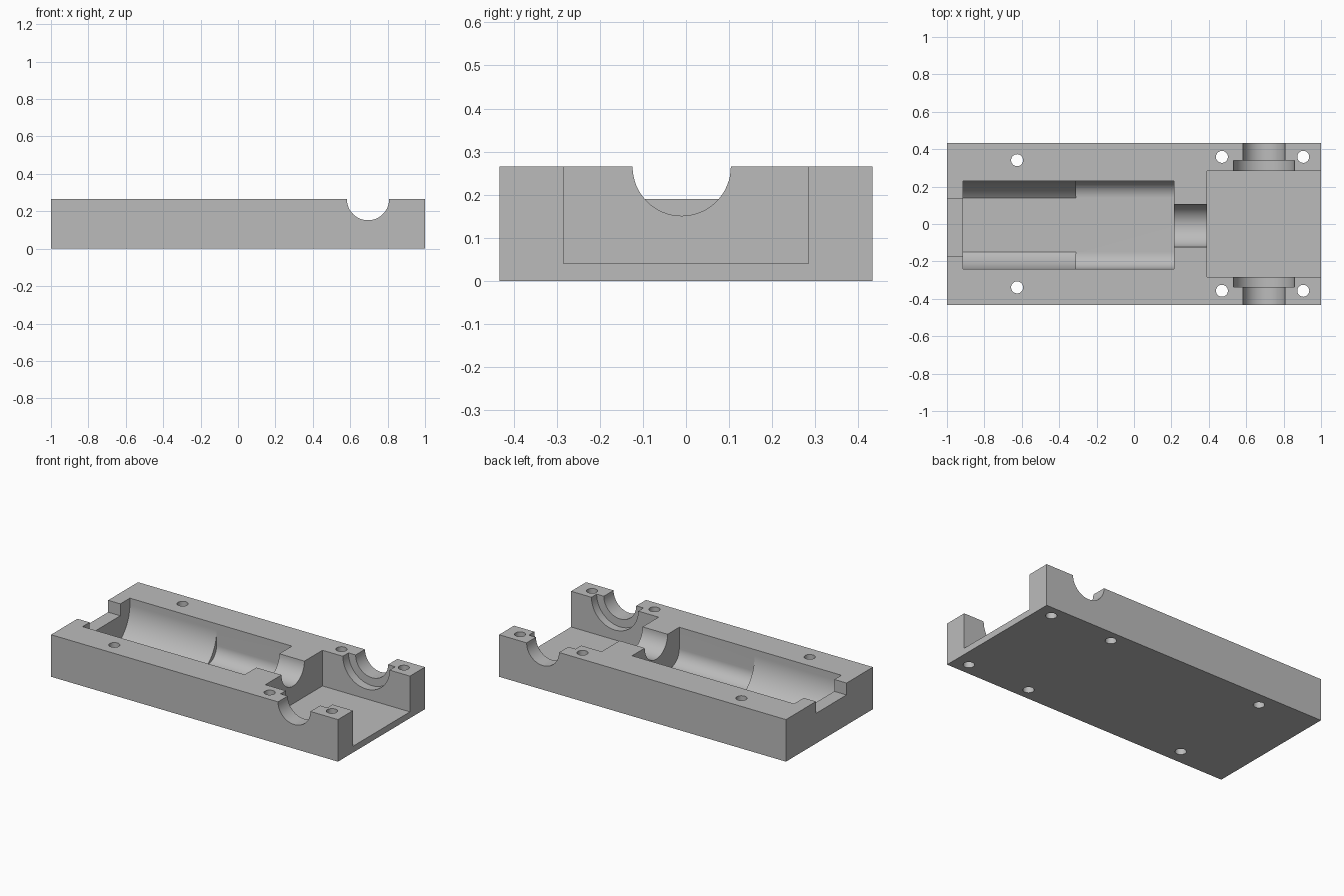
import bpy, bmesh
from math import sin, cos, pi, acos
from mathutils import Vector

cube = bpy.data.objects.get("Cube")
if cube:
    bpy.data.objects.remove(cube, do_unlink=True)

TOP, FLOOR, MID = 0.265, 0.04, -0.005
OVER = 0.4  # cutters rise above the top face

grey = bpy.data.materials.new("plain grey")
grey.use_nodes = True
color = (0.5, 0.5, 0.5, 1)
grey.diffuse_color = color
grey.node_tree.nodes["Principled BSDF"].inputs["Base Color"].default_value = color


def prism(name, profile, axis, start, end):
    """Extrude a closed 2D profile along an axis; x: (y, z), y: (x, z), z: (x, y)."""
    place = {"x": lambda a, b, t: (t, a, b),
             "y": lambda a, b, t: (a, t, b),
             "z": lambda a, b, t: (a, b, t)}[axis]
    bm = bmesh.new()
    face = bm.faces.new([bm.verts.new(place(a, b, start)) for a, b in profile])
    made = bmesh.ops.extrude_face_region(bm, geom=[face])["geom"]
    shift = Vector(place(0, 0, end - start))
    bmesh.ops.translate(bm, vec=shift, verts=[v for v in made if isinstance(v, bmesh.types.BMVert)])
    bmesh.ops.recalc_face_normals(bm, faces=bm.faces)
    mesh = bpy.data.meshes.new(name)
    bm.to_mesh(mesh)
    bm.free()
    obj = bpy.data.objects.new(name, mesh)
    bpy.context.collection.objects.link(obj)
    mesh.materials.append(grey)
    return obj


def rect(a0, b0, a1, b1):
    return [(a0, b0), (a1, b0), (a1, b1), (a0, b1)]


def arc(a, b, r, t0, t1, n=24):
    return [(a + r * cos(t0 + (t1 - t0) * i / n), b + r * sin(t0 + (t1 - t0) * i / n))
            for i in range(n + 1)]


def circle(a, b, r, n=64):
    return arc(a, b, r, 0, 2 * pi, n)[:-1]


def trough(center, radius, half, stop):
    """Straight walls running into lower arcs, closed by a flat floor."""
    inset = half - radius
    right = arc(MID + inset, center, radius, 0, -stop)
    left = [(2 * MID - y, z) for y, z in reversed(right)]
    return [(MID + half, OVER)] + right + left + [(MID - half, OVER)]


# Solid block
body = prism("housing_half", rect(-1, -0.433, 1, 0.433), "z", 0, TOP)

# Long cavity: narrow-bottomed seat, then a filleted bay
HALF, SEAT_Z, FILLET = 0.235, 0.225, 0.09
seat_stop = pi / 2 - acos((SEAT_Z - FLOOR) / HALF)
cutters = [
    prism("fillet_bay_cut", trough(FLOOR + FILLET, FILLET, HALF, pi / 2), "x", -0.31, 0.215),
    prism("round_seat_cut", trough(SEAT_Z, HALF, HALF, seat_stop), "x", -0.915, -0.3),
    # End notch and shaft channel
    prism("end_notch_cut", rect(-0.17, 0.19, 0.135, OVER), "x", -1.1, -0.9),
    prism("shaft_channel_cut", circle(-0.01, TOP, 0.114), "x", 0.2, 0.42),
    # Open pocket, cross bore and its counterbore
    prism("pocket_cut", rect(0.39, -0.284, 1.1, 0.284), "z", FLOOR, OVER),
    prism("cross_bore_cut", circle(0.695, TOP, 0.113), "y", -0.6, 0.6),
    prism("counterbore_cut", circle(0.695, TOP, 0.163), "y", -0.336, 0.34),
]

# Bolt holes
for x, y in ((-0.625, 0.341), (0.47, 0.359), (0.905, 0.359)):
    for hy in (y, 2 * MID + 0.012 - y):
        cutters.append(prism("bolt_hole_cut", circle(x, hy, 0.032, 40), "z", -0.1, OVER))

# Cut everything out of the block
for cutter in cutters:
    cutter.hide_render = True
    cut = body.modifiers.new(cutter.name, "BOOLEAN")
    cut.operation, cut.solver, cut.object = "DIFFERENCE", "EXACT", cutter

for obj in bpy.context.selected_objects:
    obj.select_set(False)
bpy.context.view_layer.objects.active = body
body.select_set(True)
for name in [m.name for m in body.modifiers]:
    bpy.ops.object.modifier_apply(modifier=name)
for cutter in cutters:
    bpy.data.objects.remove(cutter, do_unlink=True)
bpy.ops.object.shade_smooth_by_angle(angle=pi / 6)
